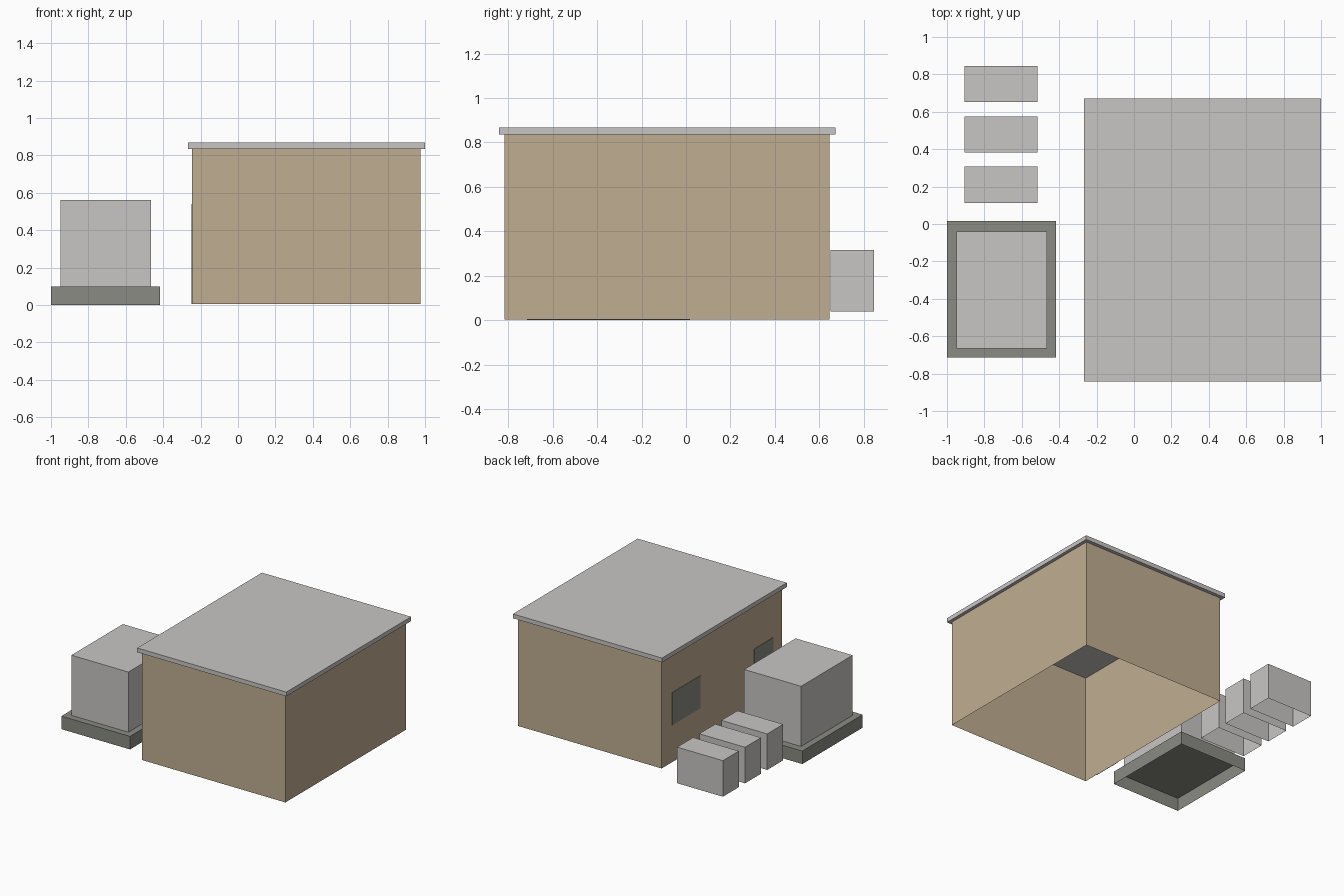
import bpy
import bmesh

if "Cube" in bpy.data.objects:
    bpy.data.objects.remove(bpy.data.objects["Cube"], do_unlink=True)


def linear(c):
    c /= 255
    return c / 12.92 if c <= 0.04045 else ((c + 0.055) / 1.055) ** 2.4


def material(name, *rgb):
    mat = bpy.data.materials.new(name)
    colour = tuple(linear(c) for c in rgb) + (1.0,)
    mat.diffuse_color = colour
    mat.use_nodes = True
    mat.node_tree.nodes["Principled BSDF"].inputs["Base Color"].default_value = colour
    return mat


def box(name, mat, xs, ys, zs, open_bottom=False, open_top=False):
    """Box spanning the given ranges, optionally without its bottom or top face."""
    bm = bmesh.new()
    bmesh.ops.create_cube(bm, size=1)
    drop = [f for f in bm.faces
            if (open_bottom and f.normal.z < -0.5) or (open_top and f.normal.z > 0.5)]
    bmesh.ops.delete(bm, geom=drop, context="FACES_ONLY")
    for v in bm.verts:
        v.co = [lo + (c + 0.5) * (hi - lo) for c, (lo, hi) in zip(v.co, (xs, ys, zs))]
    mesh = bpy.data.meshes.new(name)
    bm.to_mesh(mesh)
    bm.free()
    mesh.materials.append(mat)
    obj = bpy.data.objects.new(name, mesh)
    bpy.context.collection.objects.link(obj)
    return obj


tan = material("tan wall", 192, 174, 145)
light_grey = material("light grey metal", 200, 198, 196)
dark_grey = material("dark grey concrete", 138, 139, 130)

# Building: open wall shell under an overhanging flat roof slab
WALL_X = -0.245
box("building_walls", tan, (WALL_X, 0.975), (-0.817, 0.645), (0.004, 0.835),
    open_bottom=True, open_top=True)
box("roof_slab", light_grey, (-0.267, 1.0), (-0.842, 0.672), (0.835, 0.868))

# Thin panels on the wall facing the equipment
panel_x = (WALL_X - 0.004, WALL_X - 0.001)
box("window_panel", dark_grey, panel_x, (0.18, 0.52), (0.29, 0.54))
box("door_panel", dark_grey, panel_x, (-0.705, -0.475), (0.004, 0.495))

# Large equipment cabinet on a hollow plinth
box("plinth", dark_grey, (-1.0, -0.417), (-0.715, 0.017), (0.0, 0.1), open_bottom=True)
box("large_cabinet", light_grey, (-0.95, -0.466), (-0.665, -0.04), (0.1, 0.562),
    open_bottom=True)

# Row of three small cabinets
for i in range(3):
    y = 0.113 + i * 0.269
    box(f"small_cabinet_{i + 1}", light_grey, (-0.905, -0.516), (y, y + 0.194),
        (0.04, 0.317), open_bottom=True)
